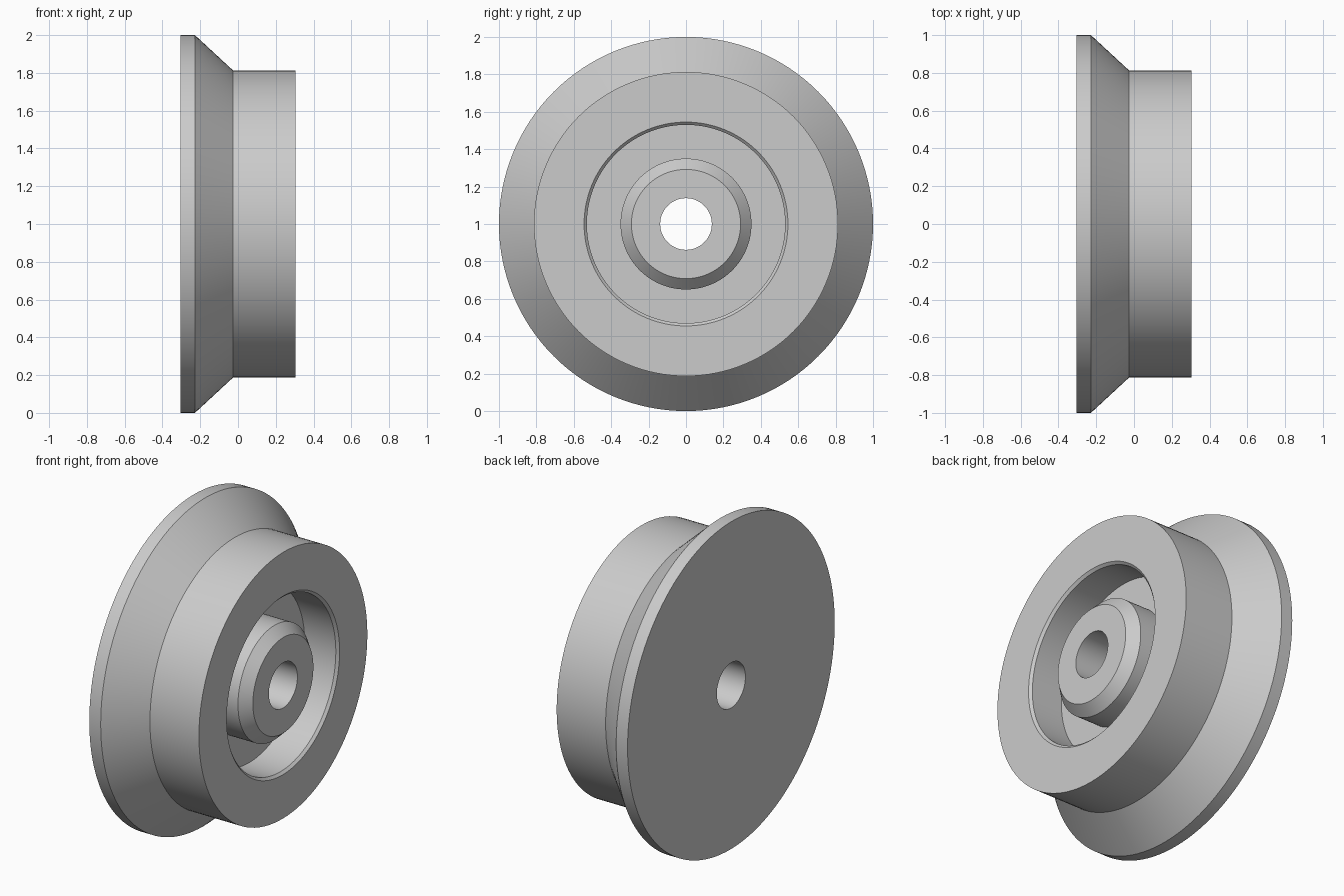
import bpy, bmesh, math
from mathutils import Matrix

cube = bpy.data.objects.get("Cube")
if cube:
    bpy.data.objects.remove(cube, do_unlink=True)

# Single plain grey metal
metal = bpy.data.materials.new("grey_metal")
metal.use_nodes = True
GREY = (0.6, 0.6, 0.6, 1)
metal.diffuse_color = GREY
metal.node_tree.nodes["Principled BSDF"].inputs["Base Color"].default_value = GREY

SEGMENTS = 128
BACK, FRONT = -0.305, 0.305
BORE = 0.138

# Closed wheel section as (position along axle, radius)
section = [
    (BACK, BORE), (BACK, 1.0),              # flat back face
    (-0.228, 1.0), (-0.026, 0.813),         # flange edge and cone
    (FRONT, 0.813), (FRONT, 0.545),         # tread and rim face
    (FRONT - 0.015, 0.53), (0.08, 0.53),    # bevelled mouth and recess wall
    (0.08, 0.35), (FRONT - 0.06, 0.35),     # recess floor and hub side
    (FRONT, 0.292), (FRONT, BORE),          # hub bevel and hub face
]

# Revolve the section around the axle
bm = bmesh.new()
rings = []
for i in range(SEGMENTS):
    turn = Matrix.Rotation(2 * math.pi * i / SEGMENTS, 3, 'X')
    rings.append([bm.verts.new(turn @ Matrix.Translation((x, 0, r)).translation)
                  for x, r in section])
for i, ring in enumerate(rings):
    following = rings[(i + 1) % SEGMENTS]
    for j in range(len(section)):
        k = (j + 1) % len(section)
        bm.faces.new((ring[j], ring[k], following[k], following[j]))
bmesh.ops.recalc_face_normals(bm, faces=bm.faces)

mesh = bpy.data.meshes.new("flanged_wheel")
bm.to_mesh(mesh)
bm.free()
mesh.materials.append(metal)
wheel = bpy.data.objects.new("flanged_wheel", mesh)
wheel.location.z = 1
bpy.context.collection.objects.link(wheel)

# Smooth round surfaces, crisp edges
bpy.ops.object.select_all(action='DESELECT')
wheel.select_set(True)
bpy.context.view_layer.objects.active = wheel
bpy.ops.object.shade_smooth_by_angle(angle=math.radians(25))
